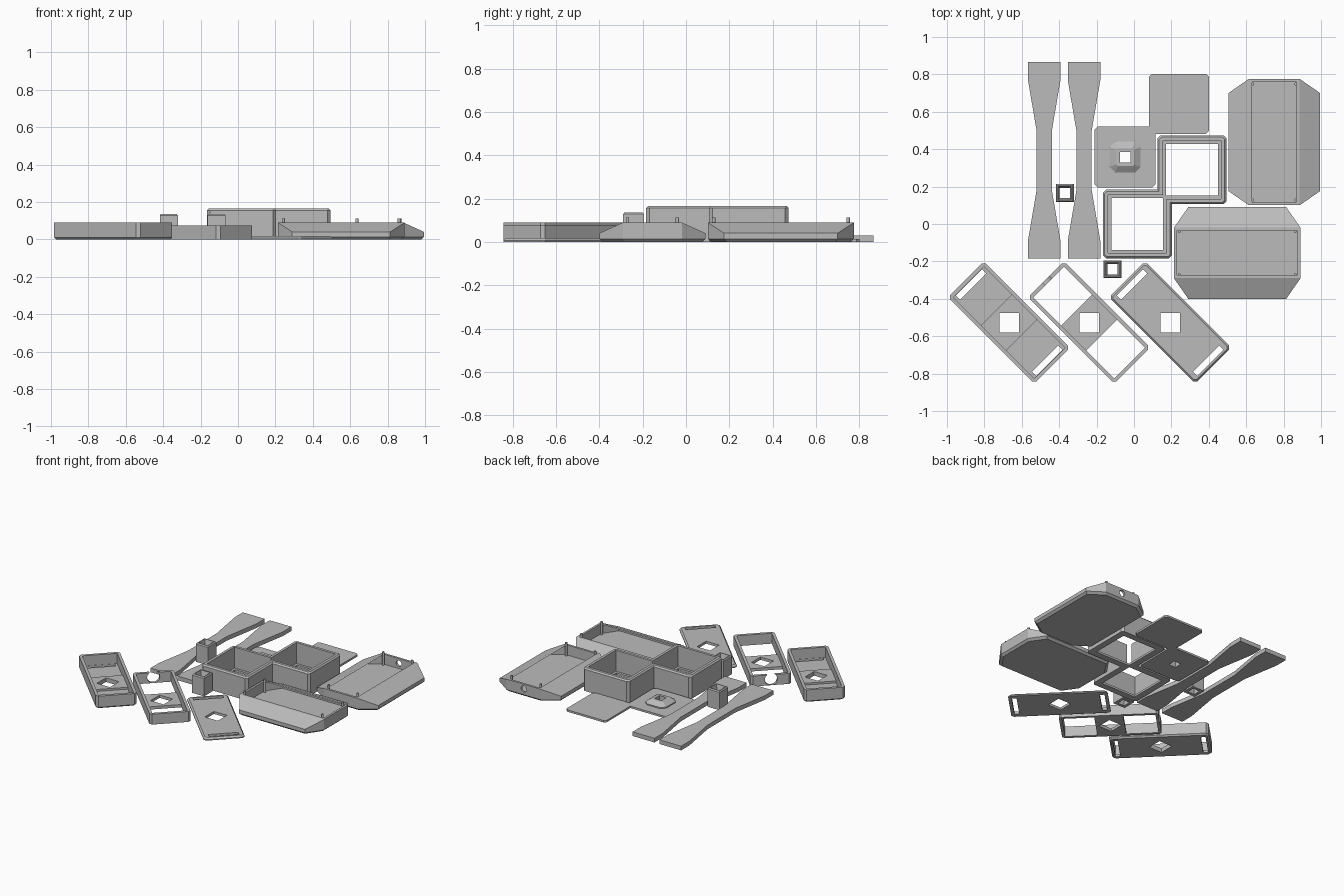
import bpy, bmesh, math
from mathutils import Matrix

if "Cube" in bpy.data.objects:
    bpy.data.objects.remove(bpy.data.objects["Cube"])

grey = bpy.data.materials.new("plain_grey")
grey.diffuse_color = (0.5, 0.5, 0.5, 1)
grey.use_nodes = True
grey.node_tree.nodes["Principled BSDF"].inputs["Base Color"].default_value = grey.diffuse_color


def rect(hx, hy, cx=0.0, cy=0.0):
    """Rectangle or, with corner cuts, an octagon."""
    if cx == 0:
        return [(-hx, -hy), (hx, -hy), (hx, hy), (-hx, hy)]
    cy = cy or cx
    return [(-hx + cx, -hy), (hx - cx, -hy), (hx, -hy + cy), (hx, hy - cy),
            (hx - cx, hy), (-hx + cx, hy), (-hx, hy - cy), (-hx, -hy + cy)]


def circle(r, n=24):
    return [(r * math.cos(2 * math.pi * i / n), r * math.sin(2 * math.pi * i / n)) for i in range(n)]


def loft(name, layers, place=Matrix()):
    """Solid through a stack of (outline, height) layers."""
    bm = bmesh.new()
    rings = [[bm.verts.new((x, y, z)) for x, y in pts] for pts, z in layers]
    bm.faces.new(rings[0])
    bm.faces.new(rings[-1])
    for a, b in zip(rings, rings[1:]):
        for i in range(len(a)):
            j = (i + 1) % len(a)
            bm.faces.new((a[i], a[j], b[j], b[i]))
    bm.transform(place)
    bmesh.ops.recalc_face_normals(bm, faces=bm.faces)
    mesh = bpy.data.meshes.new(name)
    bm.to_mesh(mesh)
    bm.free()
    mesh.materials.append(grey)
    ob = bpy.data.objects.new(name, mesh)
    bpy.context.collection.objects.link(ob)
    return ob


def prism(name, pts, z0, z1, place=Matrix()):
    return loft(name, [(pts, z0), (pts, z1)], place)


def combine(ob, tool, op='DIFFERENCE'):
    """Apply a boolean and discard the tool."""
    mod = ob.modifiers.new("bool", 'BOOLEAN')
    mod.operation = op
    mod.solver = 'EXACT'
    mod.object = tool
    bpy.context.view_layer.objects.active = ob
    bpy.ops.object.modifier_apply(modifier=mod.name)
    bpy.data.objects.remove(tool)
    return ob


def at(x, y, deg=0, z=0):
    return Matrix.Translation((x, y, z)) @ Matrix.Rotation(math.radians(deg), 4, 'Z')


# Waisted arms
for n, x in enumerate((-0.48, -0.267)):
    half = [(0.087, -0.525), (0.087, -0.43), (0.041, -0.16), (0.041, 0.16), (0.087, 0.43), (0.087, 0.525)]
    prism(f"waisted_arm_{n + 1}", half + [(-a, b) for a, b in reversed(half)], 0, 0.03, at(x, 0.34))

# Stepped cover plate with a raised square socket
cover = prism("cover_plate", rect(0.16, 0.16, 0.015), 0, 0.014, at(0.24, 0.642))
combine(cover, prism("t", rect(0.162, 0.162, 0.015), 0, 0.014, at(-0.048, 0.358)), 'UNION')
socket = [(rect(0.083, 0.083, 0.03), 0.005), (rect(0.083, 0.083, 0.03), 0.022),
          (rect(0.048, 0.048, 0.008), 0.045)]
combine(cover, loft("t", socket, at(-0.048, 0.358)), 'UNION')
combine(cover, prism("t", rect(0.028, 0.028), -0.1, 0.1, at(-0.048, 0.358)))

# Twin open box: two overlapping squares with a bottom ledge
centres = [(0.31, 0.29), (0.018, 0.0)]


def twin_block(x, y):
    return loft("twin_box", [(rect(0.184, 0.184, 0.016), 0), (rect(0.184, 0.184, 0.016), 0.156),
                             (rect(0.175, 0.175, 0.012), 0.166)], at(x, y))


twin = combine(twin_block(*centres[0]), twin_block(*centres[1]), 'UNION')
for x, y in centres:
    combine(twin, prism("t", rect(0.156, 0.156), 0.015, 0.3, at(x, y)))
for x, y in centres:
    combine(twin, prism("t", rect(0.138, 0.138), -0.1, 0.1, at(x, y)))


# Trays: octagon base with long sides leaning inward
def tray_solid(name, inset, layers, place):
    lean = [(rect(1, 0.553 - inset), -0.1), (rect(1, 0.069 - inset), 0.12)]
    return combine(loft(name, layers, place), loft("t", lean, place), 'INTERSECT')


def tray(name, place, hole):
    outer = rect(0.337, 0.245, 0.075, 0.108)
    base = rect(0.322, 0.23, 0.07, 0.102)
    body = tray_solid(name, 0, [(base, 0), (outer, 0.014), (outer, 0.09)], place)
    inner = rect(0.321, 0.229, 0.07, 0.102)
    combine(body, tray_solid("t", 0.016, [(inner, 0.018), (inner, 0.11)], place))
    if hole:
        turn = place @ Matrix.Translation((0.33, 0, 0.055)) @ Matrix.Rotation(math.pi / 2, 4, 'Y')
        combine(body, prism("t", circle(0.022), -0.05, 0.05, turn))
    k = 0
    for sx in (-1, 1):
        for sy in (-1, 1):
            k += 1
            peg = place @ Matrix.Translation((sx * 0.31, sy * 0.115, 0))
            prism(f"{name}_peg_{k}", circle(0.008, 12), 0.015, 0.113, peg)


tray("upright_tray", at(0.75, 0.438, 90), True)
tray("level_tray", at(0.552, -0.155), False)

# Square sleeves with funnel openings
for n, (x, y) in enumerate(((-0.37, 0.165), (-0.115, -0.242))):
    sleeve = loft(f"square_sleeve_{n + 1}", [(rect(0.048, 0.048), 0), (rect(0.048, 0.048), 0.128),
                                             (rect(0.042, 0.042), 0.136)], at(x, y))
    bore = [(rect(0.027, 0.027), -0.05), (rect(0.027, 0.027), 0.1), (rect(0.04, 0.04), 0.15)]
    combine(sleeve, loft("t", bore, at(x, y)))


# Diagonal cases, sharing one footprint
HL, HW = 0.326, 0.136


def end_slots(ob, place):
    for s in (-1, 1):
        combine(ob, prism("t", rect(0.016, 0.1), -0.1, 0.06, place @ Matrix.Translation((s * 0.288, 0, 0))))


def centre_hole(ob, place):
    combine(ob, prism("t", rect(0.052, 0.052), -0.1, 0.06, place @ Matrix.Rotation(math.pi / 4, 4, 'Z')))


foot, small = rect(HL, HW, 0.016), rect(HL - 0.01, HW - 0.01, 0.012)

# Deep case with floor and raised centre step
p = at(-0.668, -0.527, -45)
deep = loft("deep_case", [(small, 0), (foot, 0.01), (foot, 0.09)], p)
combine(deep, prism("t", rect(HL - 0.02, HW - 0.02), 0.016, 0.2, p))
combine(deep, prism("t", rect(0.095, HW - 0.01), 0.008, 0.03, p), 'UNION')
end_slots(deep, p)
centre_hole(deep, p)

# Open frame with bridging plate and a round port in one end
p = at(-0.24, -0.527, -45)
frame = prism("open_frame", foot, 0, 0.075, p)
combine(frame, prism("t", rect(HL - 0.02, HW - 0.02), -0.1, 0.2, p))
combine(frame, prism("t", rect(0.095, HW - 0.01), 0.0, 0.02, p), 'UNION')
centre_hole(frame, p)
port = p @ Matrix.Translation((-HL, 0, 0.042)) @ Matrix.Rotation(math.pi / 2, 4, 'Y')
combine(frame, prism("t", circle(0.042), -0.05, 0.05, port))

# Thin lid with bevelled edges
p = at(0.193, -0.527, -45)
lid = loft("thin_lid", [(foot, 0), (foot, 0.007), (small, 0.018)], p)
end_slots(lid, p)
centre_hole(lid, p)
